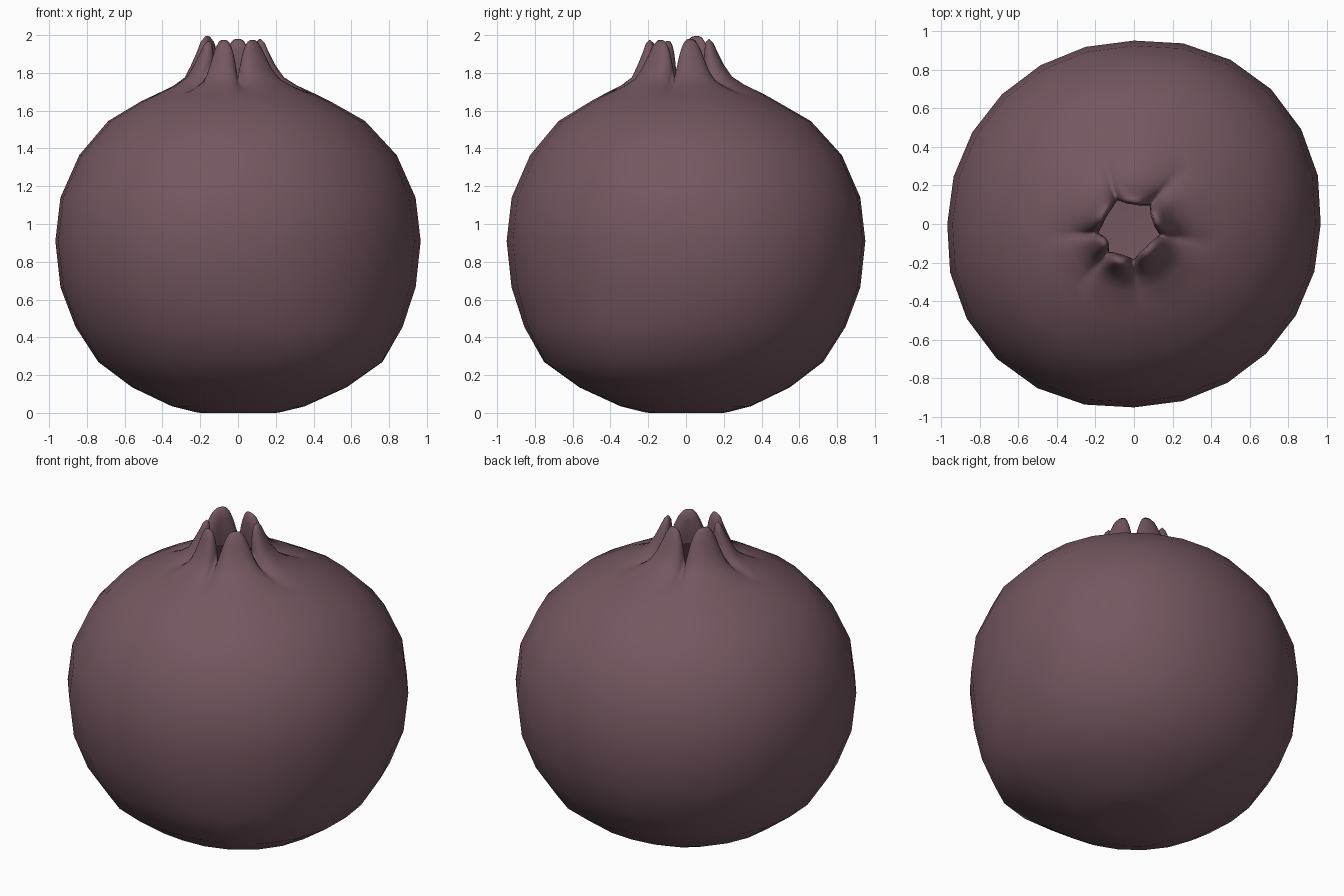
import bpy, bmesh, math

if "Cube" in bpy.data.objects:
    bpy.data.objects.remove(bpy.data.objects["Cube"])

SIDES, SUB = 24, 4
COLS = SIDES * SUB

# lower body profile (radius, z)
BODY = [(0.20, 0.005), (0.23, 0.01), (0.35, 0.04), (0.56, 0.14), (0.74, 0.275),
        (0.86, 0.46), (0.94, 0.67), (0.967, 0.915), (0.94, 1.145), (0.84, 1.37),
        (0.68, 1.55), (0.50, 1.655)]

# crown profiles (radius, z): through a lobe and through a notch; the cup is open inside
LOBE = [(0.42, 1.695), (0.33, 1.74), (0.265, 1.785), (0.225, 1.85), (0.19, 1.92),
        (0.17, 1.965), (0.15, 1.985), (0.135, 1.97), (0.128, 1.92), (0.13, 1.84),
        (0.14, 1.76)]
NOTCH = [(0.42, 1.69), (0.33, 1.72), (0.265, 1.74), (0.23, 1.755), (0.21, 1.765),
         (0.195, 1.77), (0.185, 1.77), (0.175, 1.768), (0.17, 1.765), (0.165, 1.76),
         (0.16, 1.75)]

# notch columns (counter-clockwise from +x), and height and outward lean of the lobe after each
STEP = 360 / COLS
NOTCHES = [round(a / STEP) for a in (-10, 47, 113, 187, 229, 277)]
LIFT = [0.0, 0.0, 0.015, -0.01, -0.005, -0.005]
LEAN = [0.0, 0.0, 0.01, 0.0, 0.025, 0.0]


def lobe_at(col):
    """Weight (0 mid lobe, 1 at a notch), height change and lean at a column."""
    for i, start in enumerate(NOTCHES):
        end = NOTCHES[i + 1] if i < 5 else NOTCHES[0] + COLS
        c = start + (col - start) % COLS
        if c < end:
            t = abs(2 * (c - start) / (end - start) - 1)
            return t ** 3, LIFT[i], LEAN[i]


def uneven(r, z, a):
    """Radius with the diagonal swelling and the low bulge at the front right."""
    swell = 1 + 0.039 * max(0, math.sin(2 * a)) * min(1, max(0, 1.75 - z) / 0.3)
    d = (math.degrees(a) + 45 + 180) % 360 - 180
    low = 0.08 * math.exp(-(d / 42) ** 2) * math.exp(-((z - 0.28) / 0.2) ** 2)
    return r * swell + low * min(1, r / 0.6)


bm = bmesh.new()


def bridge(a, b):
    n = len(a)
    for i in range(n):
        j = (i + 1) % n
        bm.faces.new((a[i], a[j], b[j], b[i]))


# round body
rings = []
for r0, z in BODY:
    ring = []
    for i in range(SIDES):
        a = 2 * math.pi * i / SIDES
        r = uneven(r0, z, a)
        s = -0.012 * max(0, z - 1.4) / 0.25
        ring.append(bm.verts.new((r * math.cos(a) + s, r * math.sin(a) * 0.982 + s, z)))
    rings.append(ring)
bm.faces.new(rings[0][::-1])
for a, b in zip(rings, rings[1:]):
    bridge(a, b)

# lobed crown
crown = []
for k, ((rl, zl), (rn, zn)) in enumerate(zip(LOBE, NOTCH)):
    shift = -0.012 - 0.013 * min(1, k / 3)
    ring = []
    for c in range(COLS):
        w, lift, lean = lobe_at(c)
        up = max(0, zl - 1.76) / 0.225
        a = 2 * math.pi * c / COLS
        zt, rt = zl + lift * up, uneven(rl, zl, a) + lean * up
        r, z = rt + (uneven(rn, zn, a) - rt) * w, zt + (zn - zt) * w
        ring.append(bm.verts.new((r * math.cos(a) + shift, r * math.sin(a) + shift, z)))
    crown.append(ring)
for a, b in zip(crown, crown[1:]):
    bridge(a, b)

# join the coarse body to the finer crown
top = rings[-1]
for i in range(SIDES):
    arc = [crown[0][(i * SUB + j) % COLS] for j in range(SUB, -1, -1)]
    bm.faces.new([top[i], top[(i + 1) % SIDES]] + arc)

zmin = min(v.co.z for v in bm.verts)
for v in bm.verts:
    v.co.z -= zmin
for f in bm.faces:
    f.smooth = True

mesh = bpy.data.meshes.new("fruit")
bm.to_mesh(mesh)
bm.free()
fruit = bpy.data.objects.new("fruit", mesh)
bpy.context.collection.objects.link(fruit)

skin = bpy.data.materials.new("dusky plum skin")
skin.diffuse_color = (0.175, 0.095, 0.116, 1)
skin.use_nodes = True
skin.node_tree.nodes["Principled BSDF"].inputs["Base Color"].default_value = skin.diffuse_color
mesh.materials.append(skin)
